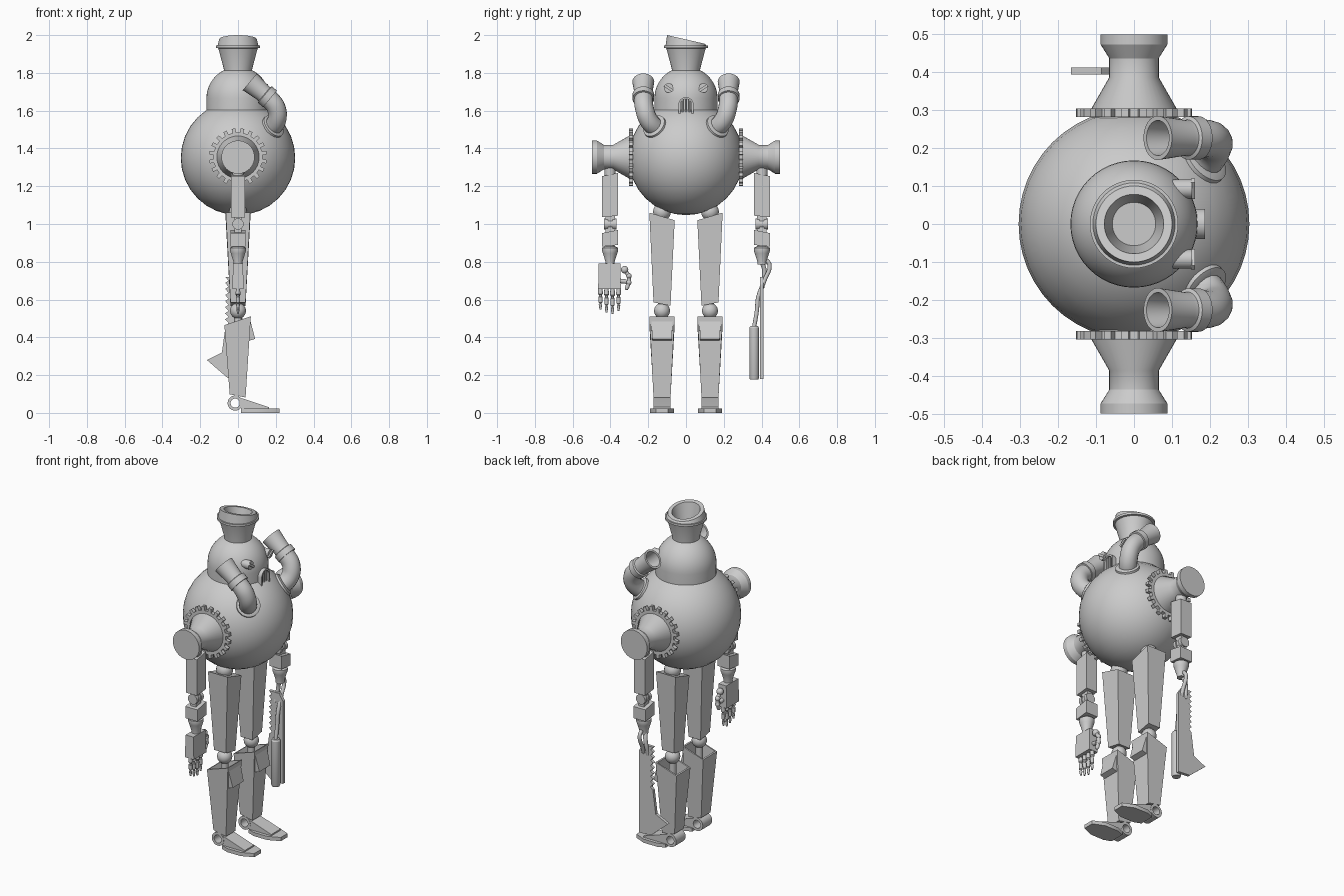
import bpy, bmesh
from math import sin, cos, pi
from mathutils import Vector

if "Cube" in bpy.data.objects:
    bpy.data.objects.remove(bpy.data.objects["Cube"])


def finish(name, bm):
    bmesh.ops.recalc_face_normals(bm, faces=bm.faces)
    me = bpy.data.meshes.new(name)
    bm.to_mesh(me)
    bm.free()
    ob = bpy.data.objects.new(name, me)
    bpy.context.collection.objects.link(ob)
    return ob


def lathe(name, profile, origin=(0, 0, 0), axis=(0, 0, 1), seg=40, closed=False):
    """Revolve (radius, height) points about an axis; radius 0 closes an end."""
    bm = bmesh.new()
    q = Vector((0, 0, 1)).rotation_difference(Vector(axis).normalized())
    o = Vector(origin)
    rings = []
    for r, h in profile:
        n = 1 if r == 0 else seg
        rings.append([bm.verts.new(o + q @ Vector((r * cos(2 * pi * i / seg), r * sin(2 * pi * i / seg), h)))
                      for i in range(n)])
    pairs = list(zip(rings, rings[1:])) + ([(rings[-1], rings[0])] if closed else [])
    for a, b in pairs:
        for i in range(seg):
            j = (i + 1) % seg
            if len(a) == 1:
                bm.faces.new((a[0], b[i], b[j]))
            elif len(b) == 1:
                bm.faces.new((a[i], a[j], b[0]))
            else:
                bm.faces.new((a[i], a[j], b[j], b[i]))
    return finish(name, bm)


def ball(name, c, r, seg=24):
    return lathe(name, [(0, -r)] + [(r * cos(t), r * sin(t)) for t in
                 [-pi / 2 + pi * i / 16 for i in range(1, 16)]] + [(0, r)], c, seg=seg)


def cyl(name, a, b, r, seg=24):
    d = Vector(b) - Vector(a)
    return lathe(name, [(0, 0), (r, 0), (r, d.length), (0, d.length)], a, d, seg)


def prism(name, pts, lo, hi, plane):
    """Extrude a 2D outline; plane maps (u, v, depth) to x, y, z."""
    bm = bmesh.new()
    a = [bm.verts.new(plane(u, v, lo)) for u, v in pts]
    b = [bm.verts.new(plane(u, v, hi)) for u, v in pts]
    bm.faces.new(a)
    bm.faces.new(b)
    for i in range(len(a)):
        j = (i + 1) % len(a)
        bm.faces.new((a[i], a[j], b[j], b[i]))
    return finish(name, bm)


def block(name, x, y, bot, top, hollow=0):
    """Tapered box; bot/top = (half x, half y, z, z slope in x, z slope in y)."""
    bm = bmesh.new()
    rows = [[bm.verts.new((x + sx * hx, y + sy * hy, z + sx * hx * kx + sy * hy * ky))
             for sx, sy in ((-1, -1), (1, -1), (1, 1), (-1, 1))] for hx, hy, z, kx, ky in (bot, top)]
    a, b = rows
    bm.faces.new(a[::-1])
    lid = bm.faces.new(b)
    for i in range(4):
        j = (i + 1) % 4
        bm.faces.new((a[i], a[j], b[j], b[i]))
    if hollow:
        bm.normal_update()
        bmesh.ops.inset_region(bm, faces=[lid], thickness=0.012, depth=0)
        bmesh.ops.inset_region(bm, faces=[lid], thickness=0.01, depth=-hollow)
    return finish(name, bm)


def tube(name, pts, r):
    cu = bpy.data.curves.new(name, 'CURVE')
    cu.dimensions = '3D'
    cu.bevel_depth, cu.bevel_resolution, cu.use_fill_caps = r, 6, True
    sp = cu.splines.new('BEZIER')
    sp.bezier_points.add(len(pts) - 1)
    for bp, p in zip(sp.bezier_points, pts):
        bp.co = p
        bp.handle_left_type = bp.handle_right_type = 'AUTO'
    ob = bpy.data.objects.new(name, cu)
    bpy.context.collection.objects.link(ob)
    return ob


xz = lambda u, v, d: (u, d, v)
yz = lambda u, v, d: (d, u, v)
xy = lambda u, v, d: (u, v, d)

# Body and head
ball("body", (0, 0, 1.35), 0.303, 48)
lathe("head", [(0.167, 1.58), (0.167, 1.665)] + [(0.167 * cos(t * pi / 24), 1.665 + 0.167 * sin(t * pi / 24))
      for t in range(1, 12)] + [(0, 1.832)], seg=48)

# Chimney hat with slanted rim
hat = lathe("chimney", [(0.075, 1.80), (0.075, 1.82), (0.104, 1.93), (0.116, 1.932), (0.116, 1.945),
                        (0.108, 1.945), (0.1, 2.0), (0.078, 2.0), (0.057, 1.89), (0, 1.89)], seg=48)
for v in hat.data.vertices:
    if v.co.z > 1.99:
        v.co.z = 1.977 - 0.23 * v.co.y

# Mouth grille facing +x
arc = [i * pi / 12 for i in range(13)]
arch = [(0.04, 1.57)] + [(0.04 * cos(t), 1.632 + 0.04 * sin(t)) for t in arc] + [(-0.04, 1.57)]
inner = [(-0.03, 1.57)] + [(-0.03 * cos(t), 1.632 + 0.03 * sin(t)) for t in arc] + [(0.03, 1.57)]
prism("mouth_frame", arch + inner, 0.1, 0.186, yz)
for y in (-0.018, 0, 0.018):
    cyl("mouth_bar", (0.173, y, 1.57), (0.173, y, 1.664), 0.006, 12)

# Gear outline for the shoulders
teeth = 20
gear = []
for i in range(teeth):
    for f, r in ((0, 0.13), (0.25, 0.13), (0.3, 0.153), (0.7, 0.153), (0.75, 0.13)):
        t = 2 * pi * (i + f) / teeth
        gear.append((r * cos(t), 1.354 + r * sin(t)))

for s in (-1, 1):
    # Screw eyes
    y = 0.092 * s
    cyl("eye", (0.09, y, 1.72), (0.152, y, 1.72), 0.025)
    bar = [(y + a * 0.022 - b * 0.005 * s, 1.72 + a * 0.015 * s + b * 0.005)
           for a, b in ((-1, -1), (1, -1), (1, 1), (-1, 1))]
    prism("eye_slot", bar, 0.15, 0.16, yz)

    # Exhaust pipes on the upper body
    lathe("pipe_flange", [(0, -0.02), (0.068, -0.02), (0.066, 0.008), (0.05, 0.014), (0, 0.014)],
          (0.185, 0.165 * s, 1.515), (0.62, 0.55 * s, 0.55))
    tube("pipe_elbow", [(0.165, 0.145 * s, 1.495), (0.205, 0.198 * s, 1.55),
                        (0.203, 0.22 * s, 1.612), (0.155, 0.225 * s, 1.675)], 0.05)
    lathe("pipe_mouth", [(0, -0.015), (0.057, -0.015), (0.057, 0.02), (0.048, 0.024), (0.047, 0.035),
                         (0.058, 0.125), (0.046, 0.125), (0.038, 0.05), (0, 0.05)],
          (0.158, 0.226 * s, 1.672), (-0.095, 0, 0.08))

    # Shoulders
    prism("shoulder_gear", gear, 0.281 * s, 0.303 * s, xz)
    lathe("shoulder", [(0, 0.25), (0.112, 0.25), (0.112, 0.303), (0.065, 0.385), (0.065, 0.435),
                       (0.088, 0.472), (0.088, 0.497), (0, 0.497)], (0, 0, 1.354), (0, s, 0))

    # Arms
    y = 0.402 * s
    cyl("arm_link", (0, y, 1.22), (0, y, 1.31), 0.03)
    block("upper_arm", 0, y, (0.037, 0.043, 1.04, 0, -0.1 * s), (0.037, 0.043, 1.262, 0, -0.2 * s))
    block("elbow_core", 0, y, (0.018, 0.025, 0.94, 0, 0), (0.018, 0.025, 1.06, 0, 0))
    for a, b, r in ((-0.033, -0.012, 0.03), (-0.012, 0.012, 0.024), (0.012, 0.033, 0.03)):
        cyl("elbow_hinge", (0, y + a, 1.0), (0, y + b, 1.0), r)
    block("forearm", 0, y, (0.04, 0.043, 0.885, 0, -0.1 * s), (0.04, 0.043, 0.96, 0, -0.2 * s))
    lathe("wrist", [(0, 0.9), (0.022, 0.9), (0.025, 0.882), (0.042, 0.874), (0.043, 0.86), (0.038, 0.845),
                    (0.024, 0.8), (0.024, 0.785), (0, 0.785)], (0, y, 0), seg=24)

    # Legs
    y = 0.127 * s
    ball("hip_ball", (0, y, 1.065), 0.047)
    block("thigh", 0, y, (0.04, 0.045, 0.576, 0, 0.2 * s), (0.065, 0.067, 1.04, 0, 0.3 * s))
    ball("knee_ball", (0, y, 0.54), 0.042)
    cyl("knee_rod", (0, y, 0.38), (0, y, 0.6), 0.02)
    block("shin", -0.002, y, (0.042, 0.045, 0.09, -0.2, 0), (0.07, 0.067, 0.488, 0.33, 0), hollow=0.12)

    # Ankle ring and foot
    lathe("ankle_ring", [(0.024, -0.045), (0.04, -0.045), (0.04, 0.045), (0.024, 0.045)],
          (-0.015, y, 0.052), (0, 1, 0), 28, closed=True)
    half = [(0.015, 0.046), (0.06, 0.063), (0.15, 0.063), (0.22, 0.032)]
    prism("foot_sole", [(u, y + v) for u, v in half] + [(u, y - v) for u, v in half[::-1]], 0, 0.022, xy)
    prism("foot_top", [(0.015, 0.015), (0.015, 0.078), (0.03, 0.075), (0.165, 0.03), (0.165, 0.015)],
          y - 0.044, y + 0.044, xz)

# Hand on the -y arm
block("palm", 0, -0.405, (0.03, 0.06, 0.655, 0, 0), (0.026, 0.058, 0.79, 0, 0))
for y, k in ((-0.453, 0.85), (-0.421, 0.97), (-0.389, 1.03), (-0.357, 0.9)):
    prof = [(0, -0.01), (0.011, -0.01), (0.013, 0.03), (0.007, 0.037), (0.007, 0.045), (0.011, 0.048),
            (0.01, 0.083), (0.006, 0.088), (0.006, 0.094), (0.009, 0.097), (0.005, 0.127), (0, 0.127)]
    lathe("finger", [(r, h * k) for r, h in prof], (0, y, 0.655), (0, 0, -1), 14)
cyl("thumb_base", (0, -0.36, 0.70), (0, -0.315, 0.695), 0.012, 14)
thumb = [(0, -0.325, 0.758), (0, -0.302, 0.725), (0, -0.302, 0.69), (0, -0.314, 0.66)]
for i, p in enumerate(thumb):
    ball("thumb_joint", p, (0.02, 0.015, 0.014, 0.01)[i], 14)
for a, b in zip(thumb, thumb[1:]):
    cyl("thumb_link", a, b, 0.011, 14)

# Saw blade, hose and canister on the +y arm
edge = []
for i in range(8):
    z = 0.72 - i * 0.032
    edge += [(-0.068, z), (-0.05, z - 0.02)]
blade = edge + [(-0.066, 0.46), (-0.085, 0.32), (-0.165, 0.28), (-0.055, 0.185), (0.025, 0.18), (0.025, 0.68), (0, 0.72)]
prism("saw_blade", blade, 0.393, 0.411, xz)
tube("blade_stem", [(-0.01, 0.402, 0.8), (-0.02, 0.415, 0.75), (-0.03, 0.402, 0.66)], 0.012)
tube("hose", [(0, 0.425, 0.81), (0, 0.442, 0.785), (0, 0.415, 0.70), (0, 0.382, 0.61),
              (0, 0.375, 0.54), (0, 0.36, 0.45)], 0.011)
lathe("canister", [(0, 0.176), (0.022, 0.176), (0.026, 0.185), (0.026, 0.45), (0.02, 0.46), (0, 0.46)],
      (0.0, 0.361, 0), seg=24)

# Convert hoses to mesh and shade
bpy.ops.object.select_all(action='SELECT')
bpy.context.view_layer.objects.active = bpy.data.objects["body"]
bpy.ops.object.convert(target='MESH')
bpy.ops.object.select_all(action='SELECT')
bpy.ops.object.shade_smooth_by_angle(angle=pi / 6)
